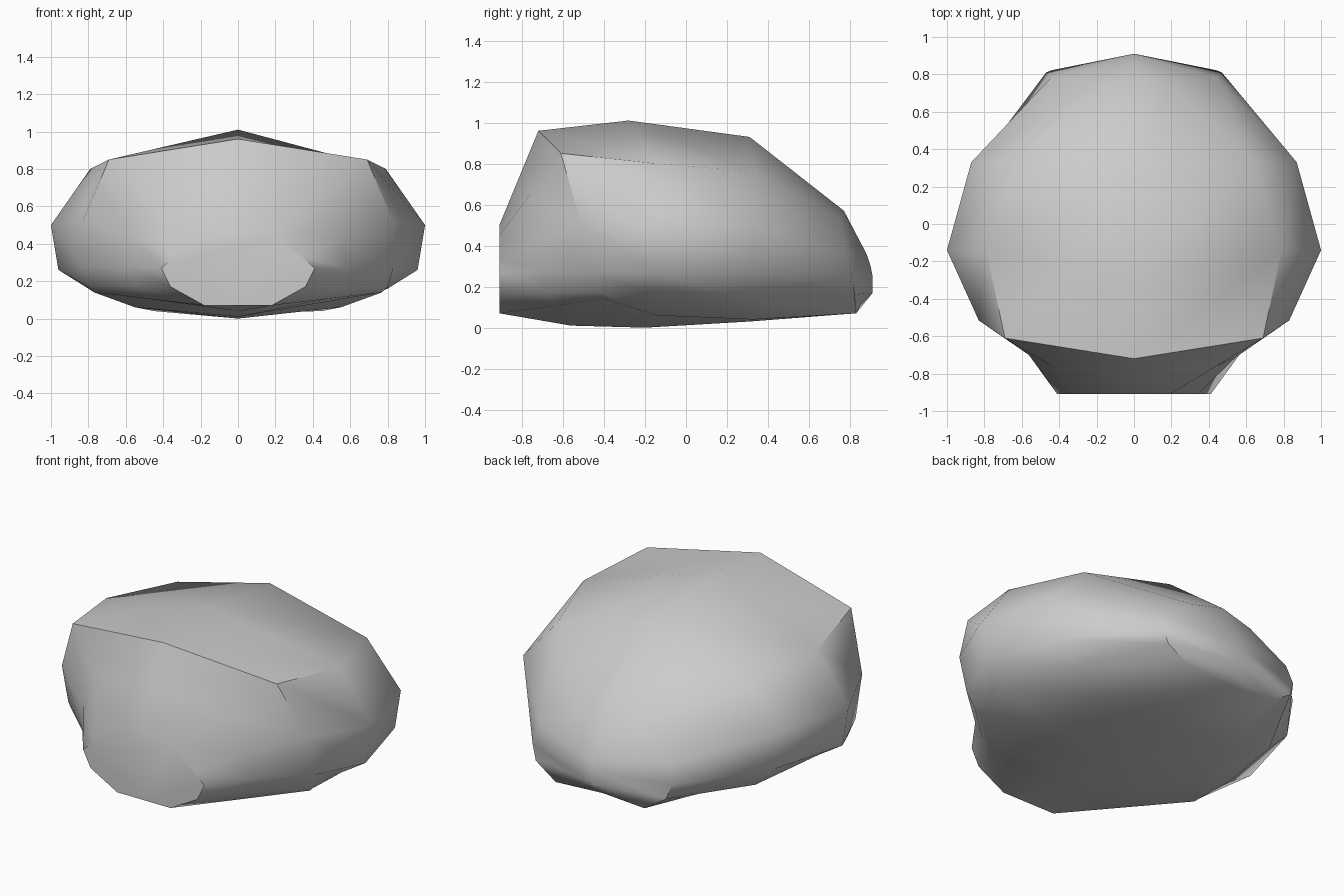
import bpy, bmesh
from mathutils import Vector

if "Cube" in bpy.data.objects:
    bpy.data.objects.remove(bpy.data.objects["Cube"])

# How far each side point slides from the section's ridge y to its crease y
SLIDE = (0, .45, .75, .9, 1)


def section(top, bottom, y_ridge, y_crease, side):
    """Half section: top centre, five side points (x, z), bottom centre."""
    pts = [Vector((x, y_ridge + (y_crease - y_ridge) * s, z)) for (x, z), s in zip(side, SLIDE)]
    return [Vector((0, *top))] + pts + [Vector((0, *bottom))]


def waist(a, b, pinch):
    """Section halfway between two others, with its side walls pinched in."""
    mid = [p.lerp(q, .5) for p, q in zip(a, b)]
    for p in mid[2:5]:
        p.x *= pinch
    return mid


# Main sections: muzzle, brow, widest part, shoulder, back rim
muzzle = section((-.91, .50), (-.91, .07), -.91, -.91,
                 [(.19, .45), (.34, .33), (.41, .27), (.36, .17), (.18, .07)])
brow = section((-.72, .96), (-.56, .01), -.61, -.40,
               [(.69, .85), (.83, .52), (.83, .27), (.80, .17), (.77, .14)])
widest = section((-.28, 1.01), (-.20, 0), -.14, -.14,
                 [(.79, .80), (1, .50), (.96, .26), (.80, .16), (.55, .06)])
shoulder = section((.31, .93), (.31, .03), .33, .33,
                   [(.64, .76), (.87, .50), (.83, .26), (.70, .13), (.45, .04)])
rim = section((.77, .57), (.80, .07), .75, .83,
              [(.21, .53), (.44, .36), (.47, .25), (.44, .16), (.30, .07)])

# Back end closes onto a rounded keel on the centre line
keel = [Vector((0, y, z)) for y, z in
        [(.88, .36), (.88, .36), (.90, .30), (.91, .25), (.91, .17), (.85, .11), (.80, .07)]]

# Rock body: skin the sections, mirrored across x, with a flat front cap
bm = bmesh.new()
rings = []
for half in (muzzle, waist(muzzle, brow, .93), brow, widest, shoulder, rim, keel):
    ring = half + [Vector((-p.x, p.y, p.z)) for p in half[-2:0:-1]]
    rings.append([bm.verts.new(p) for p in ring])
for a, b in zip(rings, rings[1:]):
    for i in range(len(a)):
        j = (i + 1) % len(a)
        bm.faces.new((a[i], a[j], b[j], b[i]))
bm.faces.new(rings[0])
bmesh.ops.remove_doubles(bm, verts=bm.verts, dist=.0005)
bmesh.ops.recalc_face_normals(bm, faces=bm.faces)

mesh = bpy.data.meshes.new("rock_body")
bm.to_mesh(mesh)
bm.free()
rock = bpy.data.objects.new("rock_body", mesh)
bpy.context.collection.objects.link(rock)

# Soft shading with the strong ridges kept crisp
bpy.context.view_layer.objects.active = rock
rock.select_set(True)
bpy.ops.object.shade_smooth_by_angle(angle=.72)
